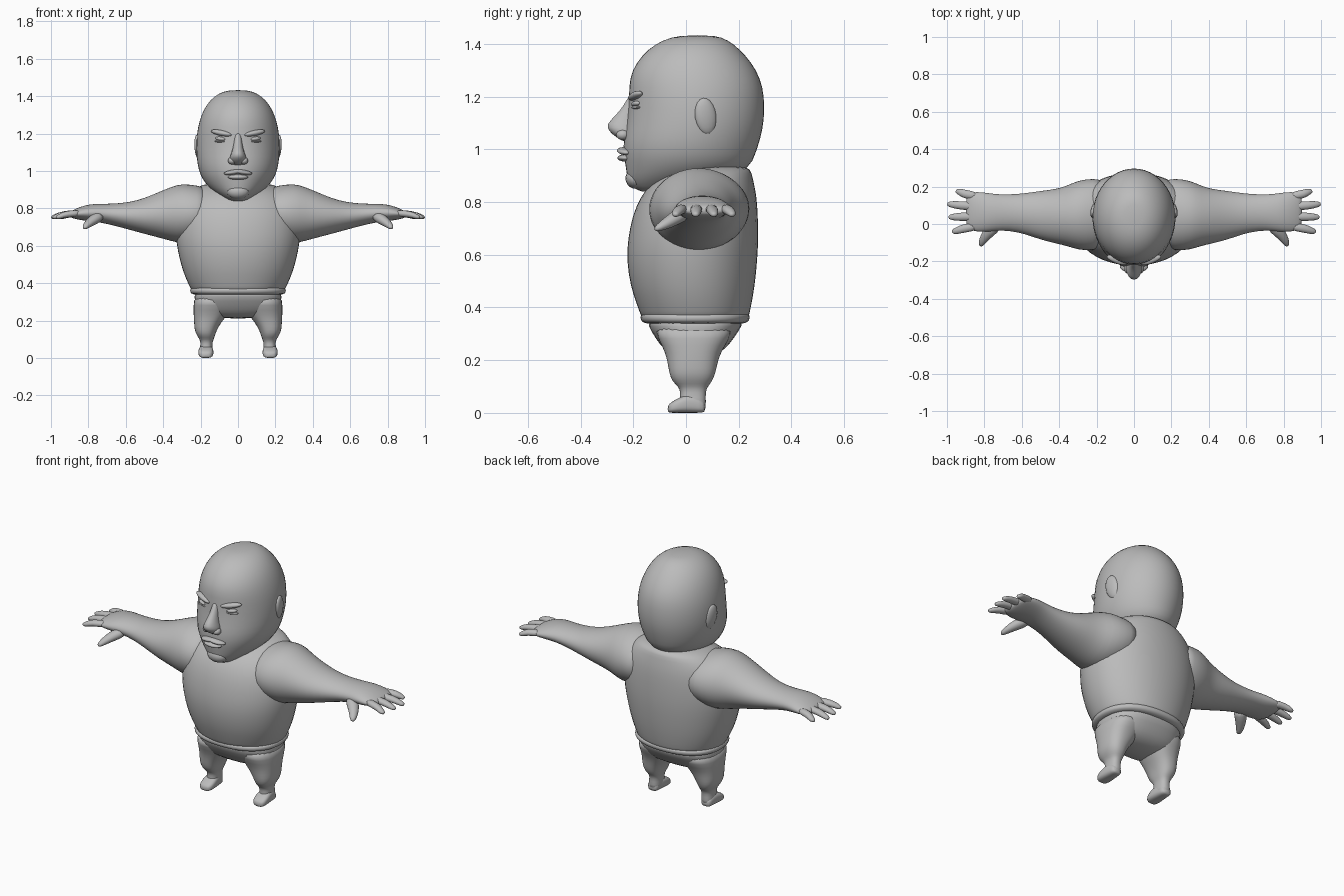
import bpy
import bmesh
from math import sin, cos, pi, copysign
from mathutils import Vector, Matrix

cube = bpy.data.objects.get("Cube")
if cube:
    bpy.data.objects.remove(cube, do_unlink=True)

clay = bpy.data.materials.new("plain_grey")
clay.use_nodes = True
GREY = (0.5, 0.5, 0.5, 1.0)
clay.diffuse_color = GREY
clay.node_tree.nodes["Principled BSDF"].inputs["Base Color"].default_value = GREY


def finish(name, bm, mirrored=False, smooth_levels=1):
    """Turn a bmesh into a shaded object, optionally mirrored left to right."""
    bmesh.ops.recalc_face_normals(bm, faces=bm.faces)
    for face in bm.faces:
        face.smooth = True
    mesh = bpy.data.meshes.new(name)
    bm.to_mesh(mesh)
    bm.free()
    mesh.materials.append(clay)
    obj = bpy.data.objects.new(name, mesh)
    bpy.context.collection.objects.link(obj)
    if mirrored:
        obj.modifiers.new("Mirror", 'MIRROR').use_mirror_merge = False
    if smooth_levels:
        obj.modifiers.new("Smooth", 'SUBSURF').levels = smooth_levels
        obj.modifiers["Smooth"].render_levels = smooth_levels
    return obj


def skin(bm, rings):
    """Bridge consecutive rings of points with quads and cap both ends."""
    loops = [[bm.verts.new(point) for point in ring] for ring in rings]
    count = len(loops[0])
    for low, high in zip(loops, loops[1:]):
        for i in range(count):
            j = (i + 1) % count
            bm.faces.new((low[i], low[j], high[j], high[i]))
    bm.faces.new(loops[0])
    bm.faces.new(loops[-1])


def loft(name, axis, stations, mirrored=False, power=2.0, sides=24):
    """Stations in hundredths: position along axis, then both extents across it."""
    rings = []
    for along, u_min, u_max, v_min, v_max in stations:
        ring = []
        for k in range(sides):
            angle = 2 * pi * k / sides
            c, s = cos(angle), sin(angle)
            c = copysign(abs(c) ** (2 / power), c)
            s = copysign(abs(s) ** (2 / power), s)
            u = (u_min + u_max + (u_max - u_min) * c) / 2
            v = (v_min + v_max + (v_max - v_min) * s) / 2
            point = {'x': (along, u, v), 'y': (u, along, v), 'z': (u, v, along)}[axis]
            ring.append(Vector(point) / 100)
        rings.append(ring)
    bm = bmesh.new()
    skin(bm, rings)
    return finish(name, bm, mirrored)


def upright(name, profile, power=2.0):
    """Symmetric loft: height, half width, front, back."""
    return loft(name, 'z', [(z, -w, w, f, b) for z, w, f, b in profile], power=power)


def tube(name, path, radii, flatten=1.0, sides=10):
    """Tapered limb through points in hundredths, mirrored."""
    points = [Vector(p) / 100 for p in path]
    rings = []
    for i, point in enumerate(points):
        heading = points[min(i + 1, len(points) - 1)] - points[max(i - 1, 0)]
        side = heading.cross(Vector((0, 0, 1))).normalized()
        up = side.cross(heading).normalized()
        r = radii[i] / 100
        angles = [2 * pi * k / sides for k in range(sides)]
        rings.append([point + side * r * cos(a) + up * r * flatten * sin(a) for a in angles])
    bm = bmesh.new()
    skin(bm, rings)
    return finish(name, bm, True)


def pebble(name, centre, size, turn=(0, 0, 0), mirrored=False):
    """Ellipsoid in hundredths; turn gives rotations about x, y, z."""
    bm = bmesh.new()
    bmesh.ops.create_uvsphere(bm, u_segments=16, v_segments=10, radius=1)
    matrix = Matrix.Translation(Vector(centre) / 100)
    for angle, axis in zip(turn, "XYZ"):
        matrix = matrix @ Matrix.Rotation(angle, 4, axis)
    matrix = matrix @ Matrix.Diagonal((*(s / 100 for s in size), 1))
    bmesh.ops.transform(bm, matrix=matrix, verts=bm.verts)
    return finish(name, bm, mirrored, 0)


# Head, tall egg with a heavy jaw
upright("head", [
    (83.5, 4, -17, -8), (86, 8, -21, 4), (89, 13, -22.5, 16), (93, 17.5, -23, 24.5),
    (98, 20.5, -24, 26.5), (104, 22, -24, 28.5), (111, 22.6, -22.5, 30),
    (120, 22.3, -21.8, 30), (127, 20.8, -21.8, 28.5), (133, 18.5, -19, 25),
    (138, 15, -14.5, 20.5), (141.5, 10.5, -9, 16), (143.3, 5, -2, 11)])

# Face details
upright("nose", [
    (102.5, 2, -23, -18), (104.5, 4, -26.5, -18), (107, 4.6, -29.5, -18),
    (109.5, 3.6, -30.3, -18), (113, 2.5, -26.5, -18), (117, 2, -23.3, -18),
    (121, 1.5, -21.5, -18)])
pebble("nostril", (3.2, -24, 105.5), (2.2, 2.5, 2), mirrored=True)
pebble("brow", (9, -19.2, 120.3), (6, 2, 1.5), (0, -0.2, 0.35), True)
pebble("eye", (9.3, -18.9, 117.2), (3, 1.7, 1.1), (0, -0.12, 0.35), True)
pebble("lower_eyelid", (9.3, -18.8, 115.9), (3.5, 1.5, 0.7), (0, 0, 0.35), True)
pebble("upper_lip", (2.8, -23.5, 99.3), (5, 2.5, 1.3), (0, 0.15, 0.25), True)
pebble("lower_lip", (0, -23, 96.7), (5.5, 3, 1.4))
pebble("chin", (0, -19, 89), (6, 4, 4))
pebble("ear", (21.3, 7.5, 112.5), (1.8, 4.2, 7), (0.15, 0.1, 0.2), True)

# Barrel torso with the hem of the shirt
upright("torso", [
    (34, 23.5, -15.5, 22.5), (36, 25, -17, 24), (41, 27.5, -18.8, 25),
    (48, 30.3, -21.3, 26.3), (58, 32.7, -22.8, 27.3), (66, 33.8, -22.3, 27.7),
    (75, 33.5, -20.5, 27.5), (82, 31.5, -17.5, 27), (87, 28.5, -13.5, 26),
    (91, 23, -8, 25), (94, 16, 0, 24)], power=2.1)
upright("shirt_hem", [
    (33.5, 23.5, -15, 22), (34.5, 25.5, -17, 23.8), (36, 26, -17.6, 24.5),
    (37.3, 25.5, -17.2, 24.2), (38, 24, -16, 23)], power=2.3)

# Trousers: hips, then short legs
upright("hips", [
    (37, 23.5, -15.5, 22.5), (33, 23.5, -14.5, 21.5), (28, 23, -11.5, 18),
    (24, 21, -8.5, 15), (21, 13, -4, 9)], power=2.5)
loft("leg", 'z', [
    (34, 3, 23.7, -13, 19), (28, 4, 23.8, -10.5, 16.5), (23, 5.5, 23.8, -8, 13.3),
    (19, 9, 23.5, -7, 12), (15, 11.3, 23.3, -6.4, 11.2), (12, 12.3, 22, -5.3, 10),
    (10, 13, 20.5, -3, 8.3), (8, 13.8, 20, -2, 7.4), (4, 13.5, 20.5, -2.5, 7.6),
    (1, 13.5, 20.5, -2, 7.5)], True, 2.4)
loft("foot", 'y', [
    (-7, 15, 19.5, 0.2, 2.8), (-5.5, 13.5, 21, 0, 4.2), (-2.5, 13, 21.3, 0, 5.8),
    (1, 13.3, 21, 0, 7.5), (5, 13.8, 20.5, 0, 6), (7.5, 14.5, 20, 0.2, 4)], True, 2.8)

# Arms, spreading wide from sloping shoulders
loft("arm", 'x', [
    (14, -12, 24, 66, 91), (22, -14.5, 24.5, 62, 92.3), (30, -14, 23.5, 61, 93.5),
    (36, -11.8, 20.5, 62.5, 91.5), (42, -10.5, 18.7, 64.2, 89), (50, -8.5, 17.8, 66.3, 85.5),
    (58, -5.5, 16.5, 68.5, 83.3), (67, -3.5, 15.8, 71, 82.5), (74, -3.7, 16, 72.5, 82.5),
    (79, -4.3, 16.8, 73, 82.3), (84, -4.3, 17.3, 73.7, 81), (88, -3, 16.8, 74.5, 79.3),
    (90, -1, 15, 75.5, 78)], True)

# Fingers fan out from the palm
for label, root_y, tip_y, reach in (
        ("index", -1, -4, 97.5), ("middle", 4, 3.7, 99.3),
        ("ring", 9.3, 10.6, 100), ("little", 14.6, 17.5, 95.5)):
    mid_x, mid_y = (83 + reach) / 2 + 2, (root_y + tip_y) / 2
    tube(label + "_finger",
         [(83, root_y, 77.5), (mid_x, mid_y, 77), (reach - 2, tip_y, 75.5), (reach, tip_y, 75)],
         (2.6, 2.4, 1.8, 1), 0.8)
tube("thumb", [(73, 0, 76.5), (78, -4.5, 73.5), (81, -9, 71), (82.3, -12, 69.3)],
     (4, 3.3, 2.3, 1.1), 0.85)
